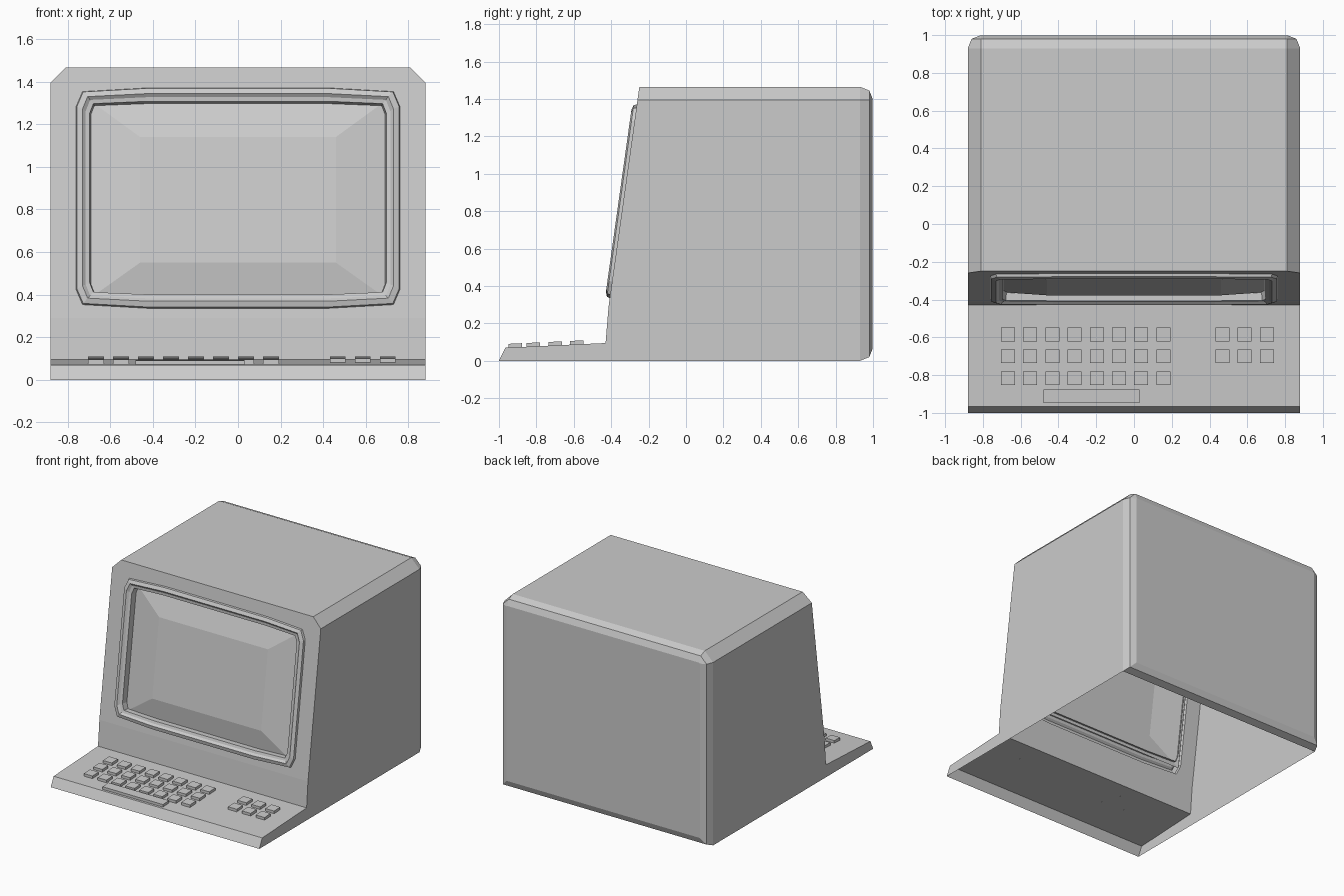
import bpy, bmesh
from mathutils import Vector

if "Cube" in bpy.data.objects:
    bpy.data.objects.remove(bpy.data.objects["Cube"])

SLOPE = 0.14          # lean of the monitor front
CZ = 0.853            # screen centre height
NORMAL = Vector((0, -1, SLOPE)).normalized()


def front(x, z, out=0.0):
    """Point on the leaning front panel, pushed out along its normal."""
    return Vector((x, -0.414 + (z - 0.29) * SLOPE, z)) + NORMAL * out


def deck_z(y):
    return 0.07 + (y + 0.965) * 0.0467


def outline(d, out):
    """Bowed twelve-point screen outline, inset by d."""
    q = [(0.76 - d, 0.43 - d * 0.5), (0.73 - d * 0.8, 0.50 - d * 0.9), (0.43, 0.517 - d)]
    pts = q + [(-x, z) for x, z in reversed(q)]
    pts += [(-x, -z) for x, z in pts]
    return [front(x, CZ + z, out) for x, z in pts]


def face(bm, pts):
    return bm.faces.new([bm.verts.new(p) for p in pts])


def loft(bm, rings):
    for a, b in zip(rings, rings[1:]):
        n = len(a)
        for i in range(n):
            j = (i + 1) % n
            face(bm, [a[i], a[j], b[j], b[i]])


def finish(bm, name, toward=None):
    bmesh.ops.remove_doubles(bm, verts=bm.verts, dist=0.0005)
    bmesh.ops.recalc_face_normals(bm, faces=bm.faces)
    if toward is not None:
        if sum((f.normal.dot(toward) * f.calc_area() for f in bm.faces)) < 0:
            bmesh.ops.reverse_faces(bm, faces=bm.faces)
    me = bpy.data.meshes.new(name)
    bm.to_mesh(me)
    bm.free()
    ob = bpy.data.objects.new(name, me)
    bpy.context.collection.objects.link(ob)
    return ob


# Housing: open-bottomed shell
W, C, TOP, SH = 0.88, 0.81, 1.465, 1.395
bm = bmesh.new()
kink, shoulder, crest = front(0, 0.29).y, front(0, SH).y, front(0, TOP).y
profile = [(-1, 0), (-0.965, 0.07), (-0.43, 0.095), (kink, 0.29),
           (shoulder, SH), (0.93, SH), (0.93, 0)]
for s in (-1, 1):
    face(bm, [(s * W, y, z) for y, z in profile])
    face(bm, [(s * W, shoulder, SH), (s * W, 0.93, SH), (s * C, 0.93, TOP), (s * C, crest, TOP)])
for (y0, z0), (y1, z1) in list(zip(profile, profile[1:]))[:3] + [((crest, TOP), (0.93, TOP))]:
    w = C if z0 == TOP else W
    face(bm, [(-w, y0, z0), (w, y0, z0), (w, y1, z1), (-w, y1, z1)])

# Rounded back of the housing
rings = []
for y, d in ((0.93, 0), (0.98, 0.02), (0.998, 0.065)):
    half = [(W - d, d), (W - d, SH), (C, TOP - d)]
    ring = half + [(-x, z) for x, z in reversed(half)]
    rings.append([(x, y, z) for x, z in ring])
loft(bm, rings)
face(bm, rings[-1])

# Front panel with screen opening
border = [front(x, z) for x, z in ((-W, 0.29), (W, 0.29), (W, SH), (C, TOP), (-C, TOP), (-W, SH))]
edges = []
for loop in (border, outline(0, 0)):
    vs = [bm.verts.new(p) for p in loop]
    edges += [bm.edges.new((vs[i], vs[(i + 1) % len(vs)])) for i in range(len(vs))]
bmesh.ops.triangle_fill(bm, use_beauty=True, use_dissolve=False, edges=edges, normal=NORMAL)
finish(bm, "housing", Vector((0, 0, 1)))

# Screen surround: stepped moulding
bm = bmesh.new()
loft(bm, [outline(d, o) for d, o in
          ((0, 0), (0.004, 0.016), (0.03, 0.025), (0.045, 0.012), (0.064, 0.008), (0.07, -0.05))])
finish(bm, "screen_surround", NORMAL)

# Screen: faceted bulging glass
bm = bmesh.new()
rect = [[front(sx * w, zc + sz * h, o) for sx, sz in ((-1, -1), (1, -1), (1, 1), (-1, 1))]
        for w, h, zc, o in ((0.71, 0.475, CZ, -0.042), (0.46, 0.295, 0.845, 0.0))]
loft(bm, rect)
face(bm, rect[1])
finish(bm, "screen", NORMAL)

# Keys: main block, side pad and space bar
keys = [(-0.667 + 0.1175 * i, y, 0.037) for y in (-0.585, -0.70, -0.817) for i in range(8)]
keys += [(0.468 + 0.1175 * i, y, 0.037) for y in (-0.585, -0.70) for i in range(3)]
keys.append((-0.225, -0.912, 0.255))
bm = bmesh.new()
for x, y, hw in keys:
    hy = 0.036
    ring = [[(x + sx * hw, y + sy * hy, deck_z(y + sy * hy) + h)
             for sx, sy in ((-1, -1), (1, -1), (1, 1), (-1, 1))] for h in (0, 0.02)]
    loft(bm, ring)
    face(bm, ring[1])
finish(bm, "keys")
